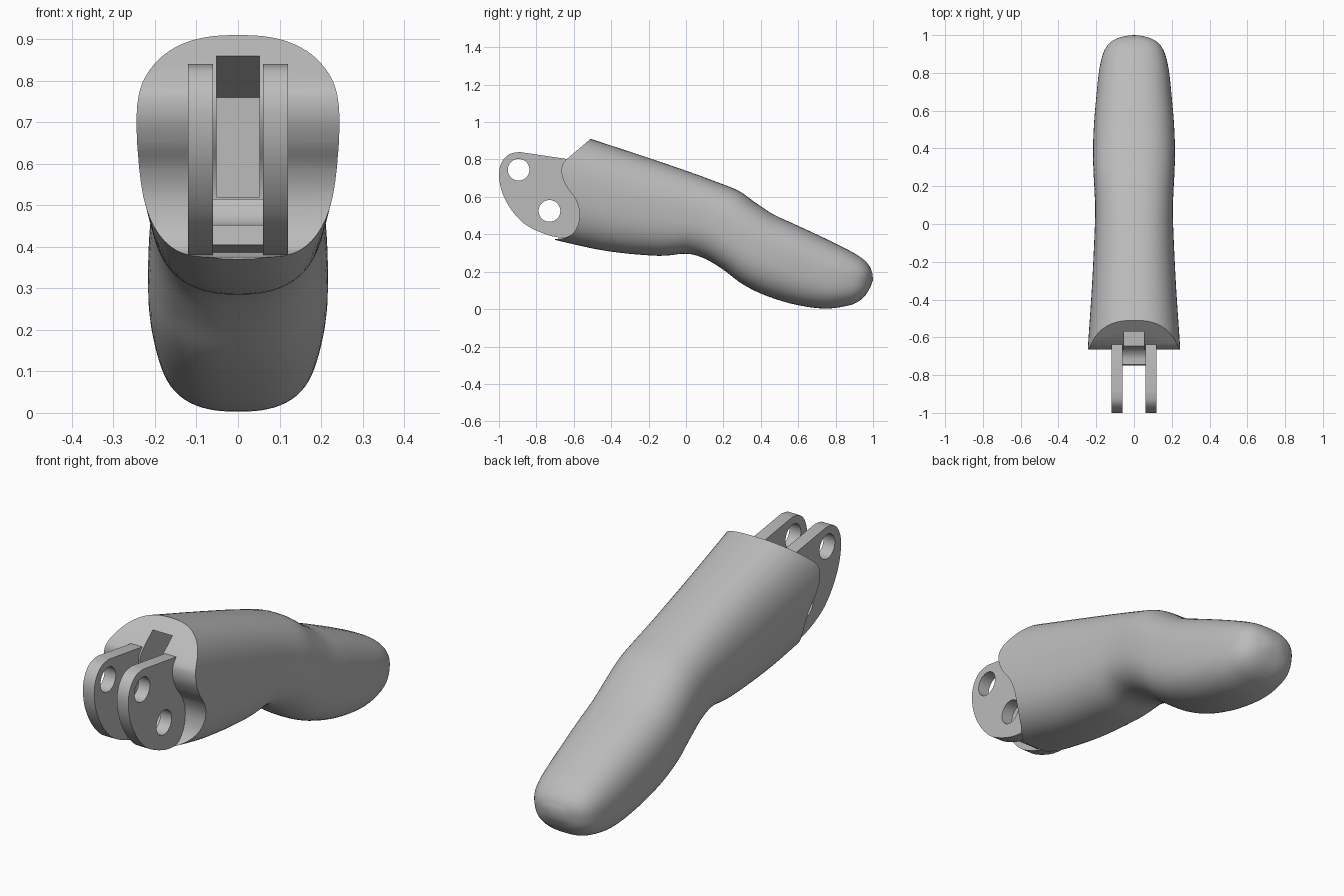
import bpy, bmesh, math

if "Cube" in bpy.data.objects:
    bpy.data.objects.remove(bpy.data.objects["Cube"])

grey = bpy.data.materials.new("plain grey")
grey.diffuse_color = (0.5, 0.5, 0.5, 1)
grey.use_nodes = True
grey.node_tree.nodes["Principled BSDF"].inputs["Base Color"].default_value = grey.diffuse_color


def spline(pts, steps, closed=False):
    """Catmull-Rom interpolation of tuples of any length."""
    n, out = len(pts), []
    for i in range(n if closed else n - 1):
        if closed:
            a, b, c, d = (pts[(i + k) % n] for k in (-1, 0, 1, 2))
        else:
            a, b, c, d = (pts[min(max(i + k, 0), n - 1)] for k in (-1, 0, 1, 2))
        for s in range(steps):
            t = s / steps
            out.append(tuple(0.5 * (2 * q + (r - p) * t + (2 * p - 5 * q + 4 * r - u) * t * t
                                    + (3 * q - p - 3 * r + u) * t ** 3)
                             for p, q, r, u in zip(a, b, c, d)))
    if not closed:
        out.append(tuple(pts[-1]))
    return out


def finish(bm, name):
    bmesh.ops.recalc_face_normals(bm, faces=bm.faces)
    mesh = bpy.data.meshes.new(name)
    bm.to_mesh(mesh)
    bm.free()
    ob = bpy.data.objects.new(name, mesh)
    bpy.context.collection.objects.link(ob)
    mesh.materials.append(grey)
    return ob


def prism(name, profile, x0, x1):
    """Extrude a (y, z) profile along x."""
    bm = bmesh.new()
    face = bm.faces.new([bm.verts.new((x0, y, z)) for y, z in profile])
    geo = bmesh.ops.extrude_face_region(bm, geom=[face])["geom"]
    bmesh.ops.translate(bm, vec=(x1 - x0, 0, 0),
                        verts=[v for v in geo if isinstance(v, bmesh.types.BMVert)])
    return finish(bm, name)


def activate(ob):
    bpy.ops.object.select_all(action='DESELECT')
    ob.select_set(True)
    bpy.context.view_layer.objects.active = ob


def cut(ob, cutter):
    activate(ob)
    mod = ob.modifiers.new("cut", 'BOOLEAN')
    mod.object, mod.operation, mod.solver = cutter, 'DIFFERENCE', 'EXACT'
    bpy.ops.object.modifier_apply(modifier=mod.name)
    bpy.data.objects.remove(cutter)


def smooth(ob):
    activate(ob)
    bpy.ops.object.shade_smooth_by_angle(angle=math.radians(32))


# Finger body: sections as top y, z, bottom y, z, half width
sections = [
    (-0.72, 0.98, -0.90, 0.42, 0.255),
    (-0.50, 0.907, -0.68, 0.365, 0.240),
    (-0.25, 0.825, -0.42, 0.31, 0.223),
    (0.00, 0.74, -0.15, 0.285, 0.210),
    (0.15, 0.685, 0.00, 0.296, 0.206),
    (0.28, 0.633, 0.10, 0.27, 0.210),
    (0.37, 0.57, 0.20, 0.21, 0.215),
    (0.47, 0.505, 0.30, 0.135, 0.217),
    (0.60, 0.445, 0.42, 0.075, 0.213),
    (0.75, 0.375, 0.58, 0.025, 0.200),
    (0.87, 0.315, 0.74, 0.003, 0.185),
    (0.93, 0.28, 0.86, 0.017, 0.165),
    (0.965, 0.25, 0.92, 0.04, 0.140),
    (0.985, 0.222, 0.96, 0.075, 0.105),
    (0.997, 0.19, 0.987, 0.12, 0.055),
]
SIDES = 64
bm = bmesh.new()
rings = []
for ty, tz, by, bz, w in spline(sections, 5):
    ring = []
    for k in range(SIDES):
        a = 2 * math.pi * k / SIDES
        c, s = math.cos(a), math.sin(a)
        x = w * math.copysign(abs(c) ** (2 / 2.5), c)
        t = 0.5 + 0.5 * math.copysign(abs(s) ** (2 / 2.5), s)
        ring.append(bm.verts.new((x, by + (ty - by) * t, bz + (tz - bz) * t)))
    rings.append(ring)
for r0, r1 in zip(rings, rings[1:]):
    for k in range(SIDES):
        j = (k + 1) % SIDES
        bm.faces.new((r0[k], r0[j], r1[j], r1[k]))
bm.faces.new(rings[0])
tip = bm.verts.new((0, 1.0, 0.155))
for k in range(SIDES):
    bm.faces.new((rings[-1][k], rings[-1][(k + 1) % SIDES], tip))
body = finish(bm, "finger_body")

# S-shaped joint face at the front of the body
s_curve = spline([(-0.64, 0.80), (-0.663, 0.765), (-0.662, 0.71), (-0.635, 0.65), (-0.592, 0.59),
                  (-0.57, 0.52), (-0.58, 0.445), (-0.615, 0.395), (-0.66, 0.378)], 6)
cut(body, prism("joint_cutter", [(-0.42, 0.986), (-0.51, 0.91)] + s_curve
                + [(-0.70, 0.375), (-0.70, 0.1), (-1.3, 0.1), (-1.3, 1.3), (-0.42, 1.3)], -0.5, 0.5))

# Slot running into the body between the plates
cut(body, prism("slot_cutter", [(-0.80, 0.935), (-0.57, 0.86), (-0.27, 0.76), (-0.27, 0.52),
                                (-0.80, 0.52)], -0.052, 0.052))
smooth(body)

# Two hinge plates with pin holes
outer = spline([(-0.89, 0.84), (-0.945, 0.828), (-0.985, 0.785), (-1.0, 0.72), (-0.985, 0.63),
                (-0.94, 0.54), (-0.875, 0.465), (-0.80, 0.42), (-0.71, 0.388), (-0.62, 0.378)], 6)
for side, label in ((1, "right"), (-1, "left")):
    plate = prism("hinge_plate_" + label,
                  outer + [(-0.53, 0.40), (-0.53, 0.79), (-0.64, 0.803)], side * 0.06, side * 0.12)
    for hy, hz in ((-0.895, 0.745), (-0.73, 0.525)):
        circle = [(hy + 0.058 * math.cos(math.pi * k / 20), hz + 0.058 * math.sin(math.pi * k / 20))
                  for k in range(40)]
        cut(plate, prism("pin_cutter", circle, -0.3, 0.3))
    smooth(plate)

# Bridge joining the plates below the lower pin
hollow = spline([(-0.745, 0.452), (-0.70, 0.455), (-0.665, 0.478), (-0.645, 0.515)], 5)
bridge = prism("hinge_bridge", hollow + [(-0.50, 0.515), (-0.50, 0.40), (-0.62, 0.385),
                                         (-0.75, 0.405)], -0.062, 0.062)
smooth(bridge)
